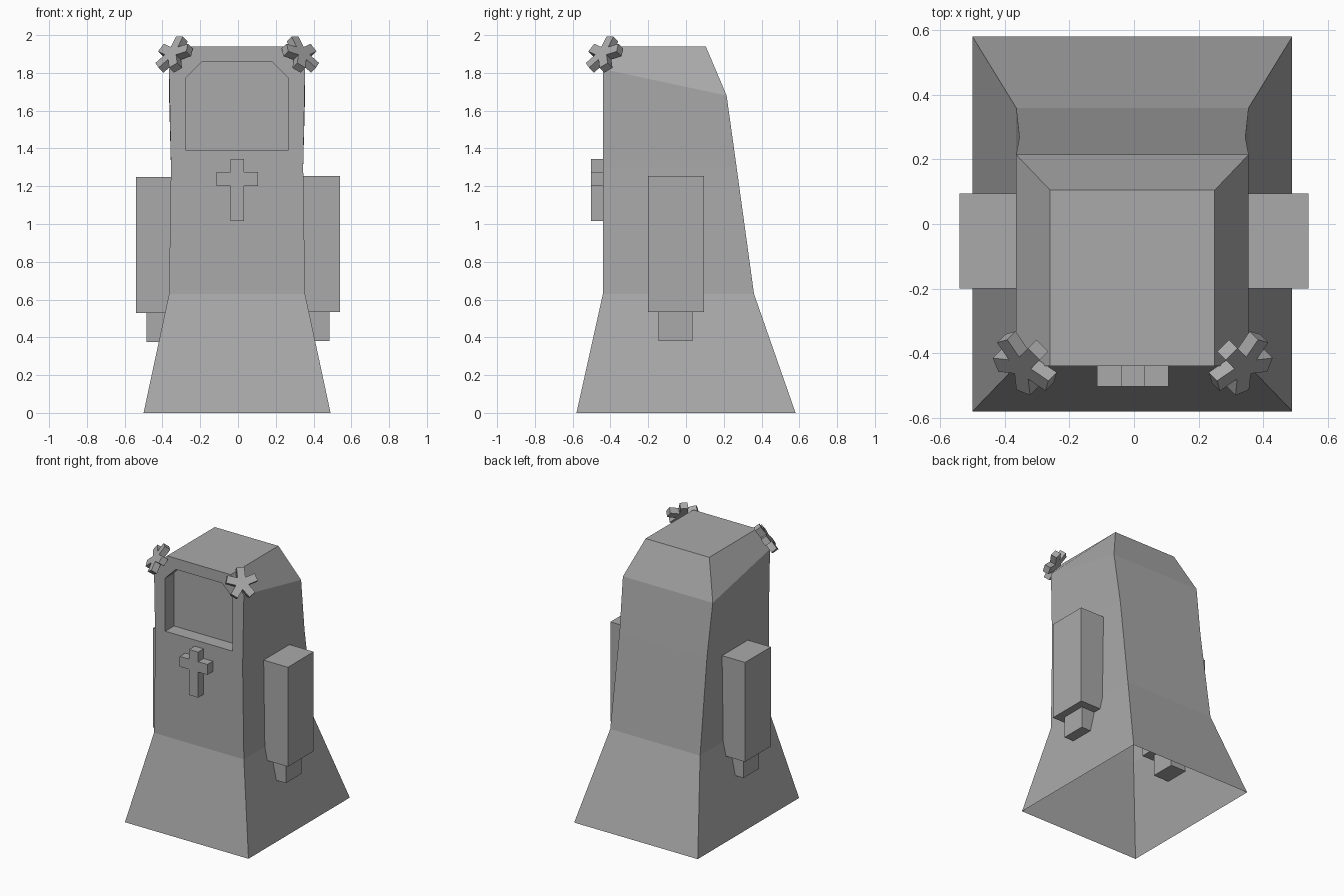
import bpy, bmesh, math
from mathutils import Vector, Matrix

if "Cube" in bpy.data.objects:
    bpy.data.objects.remove(bpy.data.objects["Cube"])

grey = bpy.data.materials.new("stone grey")
grey.diffuse_color = (0.4, 0.4, 0.4, 1)
grey.use_nodes = True
grey.node_tree.nodes["Principled BSDF"].inputs["Base Color"].default_value = grey.diffuse_color


def finish(bm, name):
    bmesh.ops.recalc_face_normals(bm, faces=bm.faces)
    mesh = bpy.data.meshes.new(name)
    bm.to_mesh(mesh)
    bm.free()
    mesh.materials.append(grey)
    obj = bpy.data.objects.new(name, mesh)
    bpy.context.collection.objects.link(obj)
    return obj


def box(name, lo, hi):
    bm = bmesh.new()
    bmesh.ops.create_cube(bm, size=1)
    for v in bm.verts:
        v.co = [(a + b) / 2 + c * (b - a) for a, b, c in zip(lo, hi, v.co)]
    return finish(bm, name)


def prism(name, outline, depth, matrix):
    """Outline in local xy, extruded both ways along local z, then placed."""
    bm = bmesh.new()
    n = len(outline)
    back, front = [[bm.verts.new(matrix @ Vector((x, y, s * depth / 2))) for x, y in outline]
                   for s in (-1, 1)]
    bm.faces.new(back[::-1])
    bm.faces.new(front)
    for i in range(n):
        j = (i + 1) % n
        bm.faces.new((back[i], back[j], front[j], front[i]))
    return finish(bm, name)


# Body: open-bottomed shell of four-cornered rings
bm = bmesh.new()
# left x, right x, front y, rear y, front z, rear z
levels = [(-0.50, 0.49, -0.58, 0.58, 0.00, 0.00),
          (-0.365, 0.355, -0.44, 0.36, 0.63, 0.63),
          (-0.355, 0.345, -0.44, 0.268, 1.30, 1.30),
          (-0.365, 0.355, -0.44, 0.215, 1.82, 1.68),
          (-0.26, 0.25, -0.44, 0.105, 1.94, 1.94)]
rings = []
for l, r, f, b, zf, zb in levels:
    rings.append([bm.verts.new(p) for p in
                  ((l, f, zf), (r, f, zf), (r, b, zb), (l, b, zb))])
for k in range(4):
    for i in range(4):
        if i == 0 and k >= 2:
            continue  # the upper front is the face panel below
        j = (i + 1) % 4
        bm.faces.new((rings[k][i], rings[k][j], rings[k + 1][j], rings[k + 1][i]))
bm.faces.new(rings[4])

# Face panel: recessed window with cut upper corners
outer = [rings[2][0], rings[2][1], rings[3][1], rings[4][1], rings[4][0], rings[3][0]]
window = [(-0.275, 1.39), (0.265, 1.39), (0.265, 1.775),
          (0.18, 1.86), (-0.19, 1.86), (-0.275, 1.775)]
rim = [bm.verts.new((x, -0.44, z)) for x, z in window]
inner = [bm.verts.new((x, -0.34, z)) for x, z in window]
for a, b in ((outer, rim), (rim, inner)):
    for i in range(6):
        j = (i + 1) % 6
        bm.faces.new((a[i], a[j], b[j], b[i]))
bm.faces.new(inner)
finish(bm, "body")

# Chest cross
cross = [(-0.04, 1.015), (0.033, 1.015), (0.033, 1.20), (0.107, 1.20),
         (0.107, 1.275), (0.033, 1.275), (0.033, 1.345), (-0.04, 1.345),
         (-0.04, 1.275), (-0.115, 1.275), (-0.115, 1.20), (-0.04, 1.20)]
prism("chest_cross", cross, 0.07,
      Matrix.Translation((0, -0.468, 0)) @ Matrix.Rotation(math.pi / 2, 4, 'X'))

# Five-armed star outline with blunt tips
star = []
for k in range(5):
    a = math.radians(90 + 72 * k)
    d, p = Vector((math.cos(a), math.sin(a))), Vector((-math.sin(a), math.cos(a)))
    h = 0.026
    star += [d * 0.103 - p * h, d * 0.103 + p * h]
    notch = a + math.radians(36)
    star.append(Vector((math.cos(notch), math.sin(notch))) * (h / math.sin(math.radians(36))))

for side, s in (("left", -1), ("right", 1)):
    # Arms and hands, running through the walls
    dz = 0.005 if s > 0 else 0
    xs = sorted((s * 0.54, s * 0.24))
    box(side + "_arm", (xs[0], -0.20, 0.53 + dz), (xs[1], 0.095, 1.25 + dz))
    xs = sorted((s * 0.485, s * 0.295))
    box(side + "_hand", (xs[0], -0.145, 0.375 + dz), (xs[1], 0.035, 0.56))
    # Corner stars facing diagonally out, forward and up
    n = Vector((s, -1, 1)).normalized()
    e1 = Vector((1, s, 0)).normalized()
    e2 = n.cross(e1)
    m = Matrix((e1, e2, n)).transposed().to_4x4()
    m.translation = (-0.004 + s * 0.335, -0.432, 1.895)
    prism(side + "_corner_star", star, 0.045, m)
